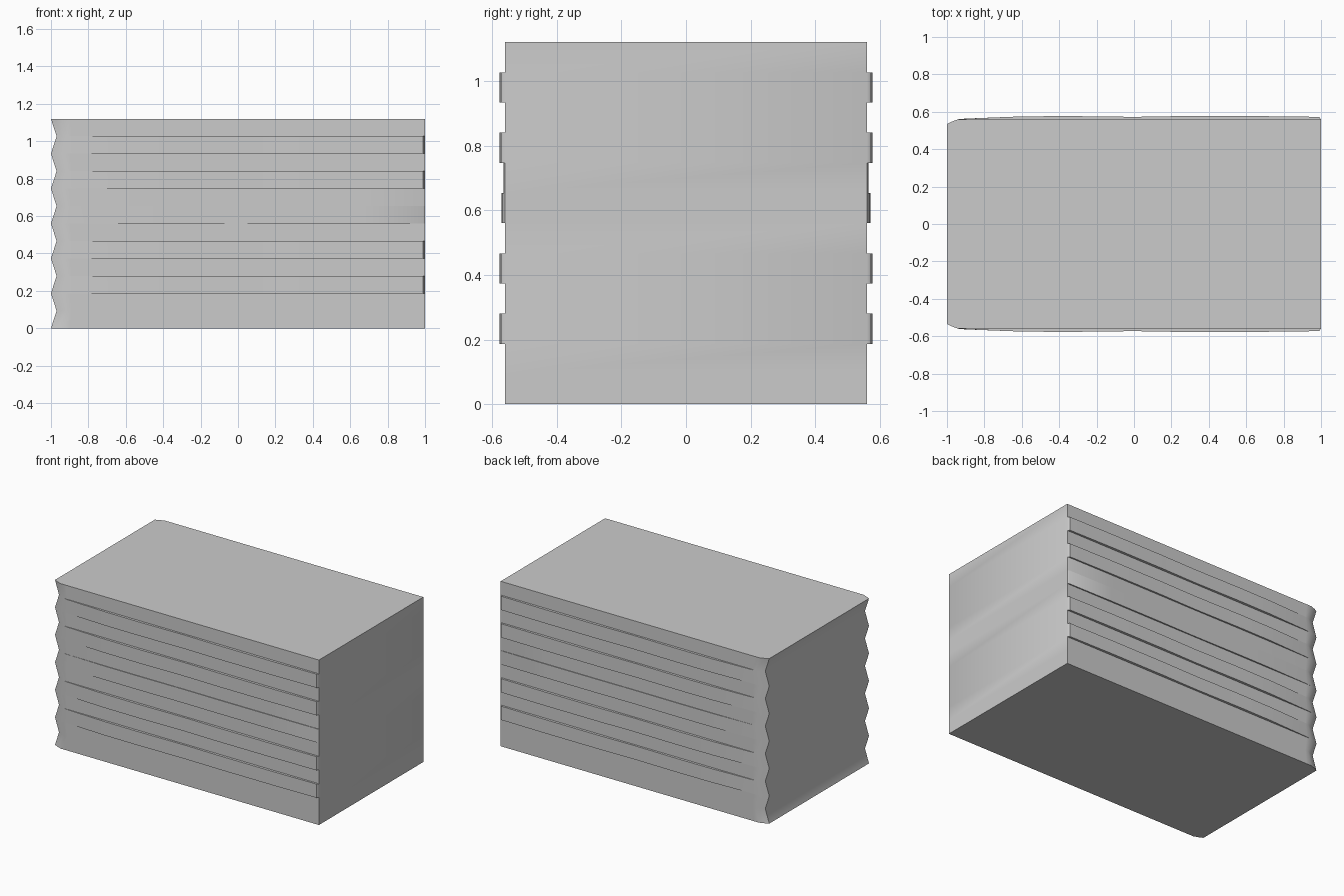
import bpy, bmesh, math

if "Cube" in bpy.data.objects:
    bpy.data.objects.remove(bpy.data.objects["Cube"])

LAYERS = 12
H = 1.12 / LAYERS
# how far each layer bulges past the side walls
BULGE = {2: 0.017, 4: 0.017, 6: 0.010, 7: 0.005, 8: 0.017, 10: 0.017}
# side profile: x, base half-width, share of bulge, share of end notch
SIDE = [(-1.0, 0.535, 0, 1), (-0.975, 0.547, 0, 1), (-0.94, 0.56, 0, 0.9),
        (-0.90, 0.56, 0.2, 0.3), (-0.6, 0.56, 0.9, 0), (-0.35, 0.56, 1, 0),
        (0.0, 0.56, 0.75, 0), (0.25, 0.56, 1, 0), (0.65, 0.56, 1, 0),
        (0.99, 0.56, 0.75, 0), (1.0, 0.56, 0, 0)]


def ring(bm, level, layer):
    """Outline of one layer at a level; odd levels are notched at the left end."""
    notch = 0.03 * (level % 2)
    b = BULGE.get(layer, 0)
    half = [(x + notch * n, w + b * s) for x, w, s, n in SIDE]
    outline = [(x, -y) for x, y in half] + half[::-1]
    return [bm.verts.new((x, y, level * H)) for x, y in outline]


# continuous skin with small ledges where layers stick out
bm = bmesh.new()
rings = []
for k in range(LAYERS):
    rings += [ring(bm, k, k), ring(bm, k + 1, k)]
for lo, hi in zip(rings, rings[1:]):
    n = len(lo)
    for i in range(n):
        j = (i + 1) % n
        bm.faces.new((lo[i], lo[j], hi[j], hi[i]))
bm.faces.new(rings[0][::-1])
bm.faces.new(rings[-1])
bmesh.ops.remove_doubles(bm, verts=bm.verts, dist=0.0004)
bmesh.ops.recalc_face_normals(bm, faces=bm.faces)

mesh = bpy.data.meshes.new("layered_block")
bm.to_mesh(mesh)
bm.free()
block = bpy.data.objects.new("layered_block", mesh)
bpy.context.collection.objects.link(block)
bpy.context.view_layer.objects.active = block
block.select_set(True)
bpy.ops.object.shade_smooth_by_angle(angle=math.radians(40))
